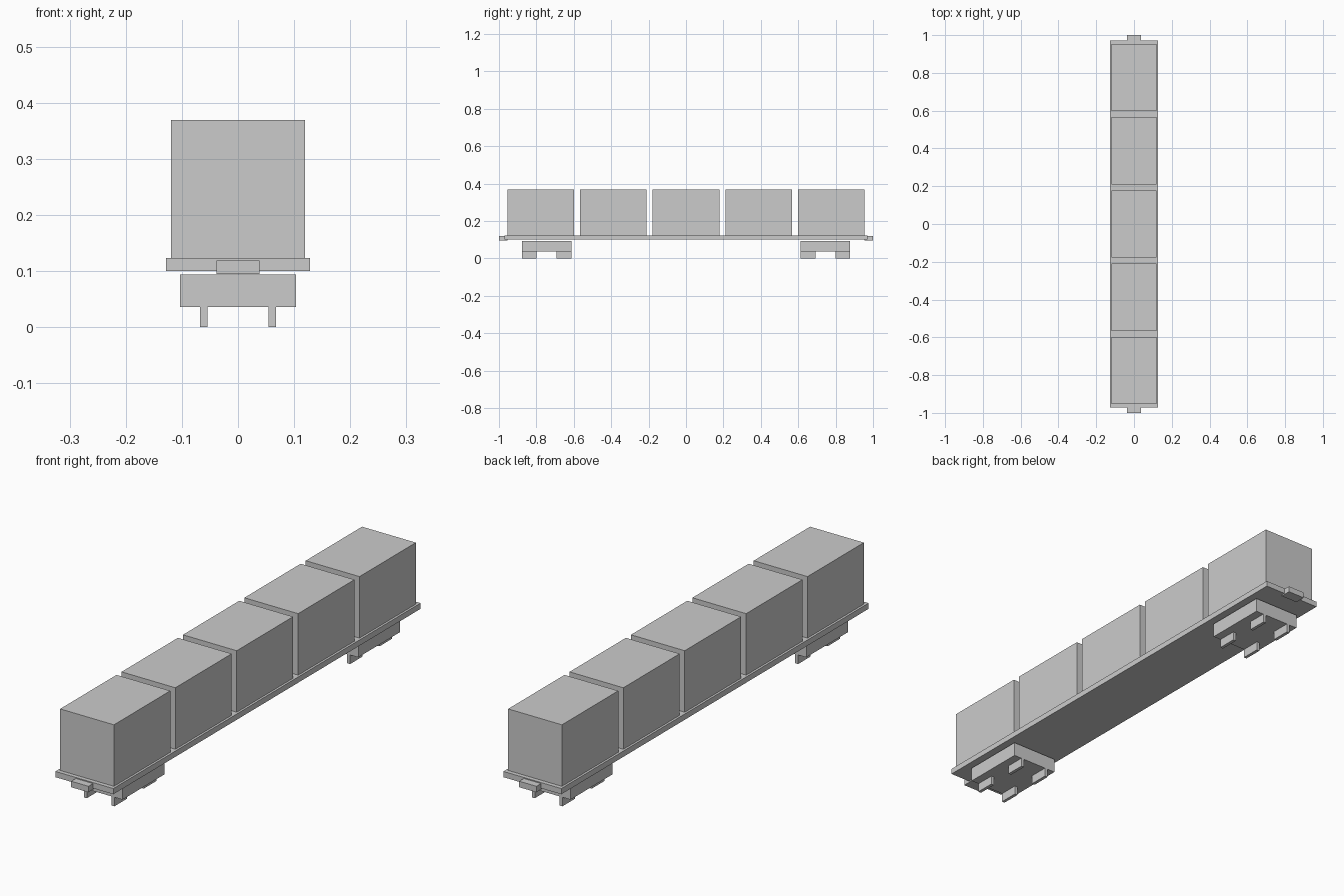
import bpy

if "Cube" in bpy.data.objects:
    bpy.data.objects.remove(bpy.data.objects["Cube"])


def box(name, x0, x1, y0, y1, z0, z1):
    """Axis-aligned box between two corners."""
    bpy.ops.mesh.primitive_cube_add(
        size=1, location=((x0 + x1) / 2, (y0 + y1) / 2, (z0 + z1) / 2))
    ob = bpy.context.object
    ob.name = name
    ob.scale = (x1 - x0, abs(y1 - y0), z1 - z0)
    bpy.ops.object.transform_apply(location=False, rotation=False, scale=True)
    return ob


# flat deck of the wagon
box("deck", -0.128, 0.128, -0.971, 0.971, 0.1, 0.123)

# row of five containers
for i in range(5):
    y = (i - 2) * 0.388
    box(f"container_{i + 1}", -0.119, 0.119, y - 0.178, y + 0.178, 0.123, 0.369)

# coupler, bogie and wheels at each end
for end, s in (("front", -1), ("back", 1)):
    box(f"{end}_coupler", -0.038, 0.038, s * 0.955, s * 1.0, 0.095, 0.119)
    box(f"{end}_bogie", -0.103, 0.103, s * 0.613, s * 0.877, 0.036, 0.094)
    for axle, y0, y1 in (("inner", 0.612, 0.692), ("outer", 0.798, 0.878)):
        for side, x in (("left", -0.061), ("right", 0.061)):
            box(f"{end}_{axle}_{side}_wheel", x - 0.0065, x + 0.0065,
                s * y0, s * y1, 0.0, 0.085)
